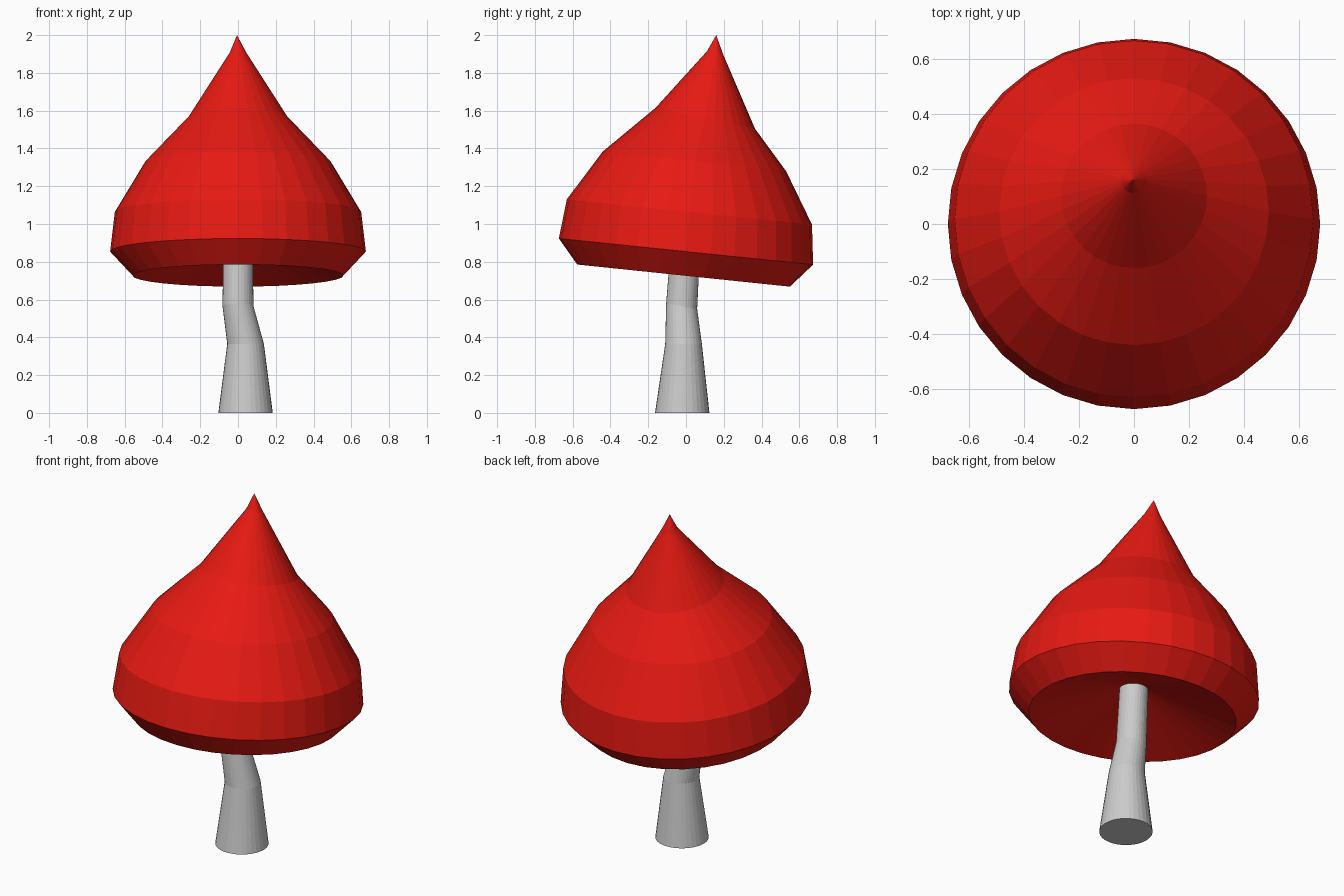
import bpy, bmesh
from math import sin, cos, tau

if "Cube" in bpy.data.objects:
    bpy.data.objects.remove(bpy.data.objects["Cube"])

SIDES = 32


def lofted(name, rings, start=None, end=None, color=None):
    """Skin tilted rings (cx, cy, cz, rx, ry, slope) from bottom to top.
    start / end are optional pole points; otherwise the end is a flat cap."""
    bm = bmesh.new()
    loops = []
    for cx, cy, cz, rx, ry, slope in rings:
        loops.append([bm.verts.new((cx + rx * cos(tau * i / SIDES),
                                    cy + ry * sin(tau * i / SIDES),
                                    cz + slope * ry * sin(tau * i / SIDES)))
                      for i in range(SIDES)])
    for a, b in zip(loops, loops[1:]):
        for i in range(SIDES):
            j = (i + 1) % SIDES
            bm.faces.new((a[i], a[j], b[j], b[i]))
    for loop, pole in ((loops[0], start), (loops[-1], end)):
        if pole is None:
            bm.faces.new(loop)
        else:
            tip = bm.verts.new(pole)
            for i in range(SIDES):
                bm.faces.new((loop[i], loop[(i + 1) % SIDES], tip))
    bmesh.ops.recalc_face_normals(bm, faces=bm.faces)
    mesh = bpy.data.meshes.new(name)
    bm.to_mesh(mesh)
    bm.free()
    obj = bpy.data.objects.new(name, mesh)
    bpy.context.collection.objects.link(obj)
    if color:
        mat = bpy.data.materials.new(name + "_red")
        mat.diffuse_color = color
        mat.use_nodes = True
        mat.node_tree.nodes["Principled BSDF"].inputs["Base Color"].default_value = mat.diffuse_color
        mesh.materials.append(mat)
    return obj


# Crooked, tapering stem
lofted("stem", [
    (0.04, -0.02, 0.0, 0.144, 0.144, 0),
    (0.04, -0.013, 0.365, 0.097, 0.097, 0),
    (0.0, -0.023, 0.565, 0.082, 0.082, -0.18),
    (0.0, 0.0, 0.92, 0.077, 0.077, -0.1),
])

# Pointed, leaning cap with a hollow conical underside
lofted("cap", [
    (0, -0.013, 0.727, 0.558, 0.563, -0.104),
    (0, 0.0, 0.854, 0.677, 0.673, -0.103),
    (0, 0.018, 1.064, 0.652, 0.649, -0.103),
    (0, 0.045, 1.332, 0.49, 0.485, -0.108),
    (0, 0.102, 1.56, 0.265, 0.263, -0.21),
    (0, 0.155, 1.905, 0.045, 0.043, -0.25),
], start=(0, 0.01, 0.915), end=(-0.005, 0.16, 2.0), color=(0.8, 0.01, 0.006, 1))
